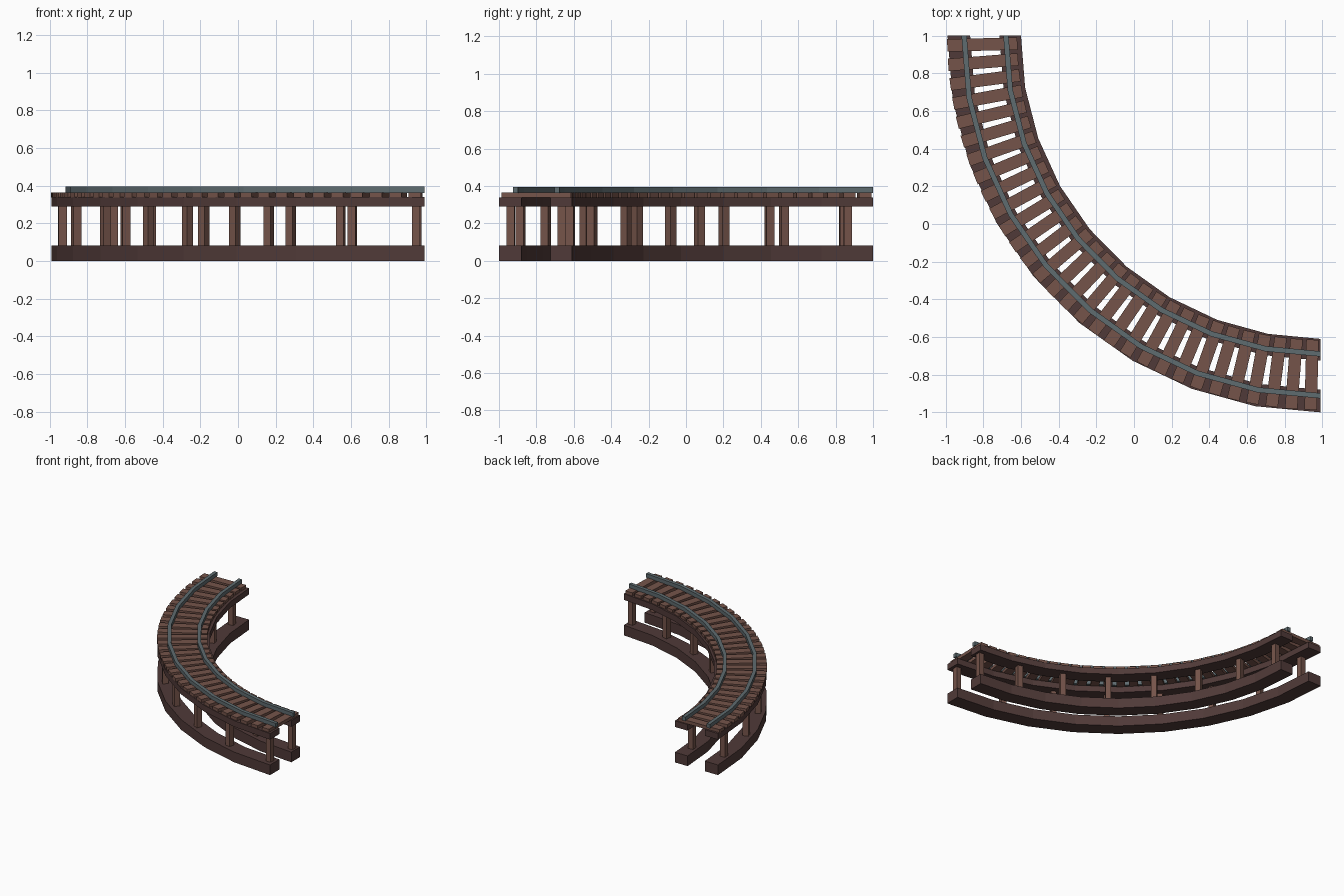
import bpy, bmesh, math
from math import sin, cos, radians

cube = bpy.data.objects.get("Cube")
if cube:
    bpy.data.objects.remove(cube, do_unlink=True)

CX, CY = 0.99, 1.0      # centre of the bend
SQUASH = 0.02           # the bend tightens slightly toward its far end


def material(name, rgb):
    lin = [((c / 255 + 0.055) / 1.055) ** 2.4 for c in rgb] + [1.0]
    m = bpy.data.materials.new(name)
    m.use_nodes = True
    m.diffuse_color = lin
    bsdf = m.node_tree.nodes["Principled BSDF"]
    bsdf.inputs["Base Color"].default_value = lin
    bsdf.inputs["Roughness"].default_value = 0.8
    return m


dark_wood = material("dark wood", (80, 58, 56))
light_wood = material("light wood", (117, 84, 74))
steel = material("steel grey", (95, 108, 112))


def finish(name, bm, mat):
    bmesh.ops.recalc_face_normals(bm, faces=bm.faces)
    mesh = bpy.data.meshes.new(name)
    bm.to_mesh(mesh)
    bm.free()
    mesh.materials.append(mat)
    obj = bpy.data.objects.new(name, mesh)
    bpy.context.collection.objects.link(obj)
    return obj


def on_bend(r, deg, z, squash=SQUASH):
    a = radians(deg)
    r -= squash * deg / 90
    return (CX - r * sin(a), CY - r * cos(a), z)


def arc_bar(name, r0, r1, z0, z1, mat, steps=9):
    """Rectangular section swept round the quarter bend."""
    bm = bmesh.new()
    rings = []
    for i in range(steps + 1):
        deg = 90 * i / steps
        section = ((r0, z0), (r1, z0), (r1, z1), (r0, z1))
        rings.append([bm.verts.new(on_bend(r, deg, z)) for r, z in section])
    for a, b in zip(rings, rings[1:]):
        for k in range(4):
            n = (k + 1) % 4
            bm.faces.new((a[k], a[n], b[n], b[k]))
    bm.faces.new(rings[0])
    bm.faces.new(rings[-1])
    finish(name, bm, mat)


def blocks(name, angles, r0, r1, width, z0, z1, mat, squash):
    """Straight blocks set radially at the given angles."""
    bm = bmesh.new()
    for deg in angles:
        a = radians(deg)
        tx, ty = -cos(a) * width / 2, sin(a) * width / 2
        levels = []
        for z in (z0, z1):
            corners = []
            for r, s in ((r0, -1), (r1, -1), (r1, 1), (r0, 1)):
                x, y, h = on_bend(r, deg, z, squash)
                corners.append(bm.verts.new((x + s * tx, y + s * ty, h)))
            levels.append(corners)
        low, high = levels
        bm.faces.new(low)
        bm.faces.new(high)
        for k in range(4):
            n = (k + 1) % 4
            bm.faces.new((low[k], low[n], high[n], high[k]))
    finish(name, bm, mat)


# Supports on each side: ground beam, posts, deck beam, and the rail above
post_angles = [1.3 + 12 * k for k in range(8)]
for side, r0, r1, post_r, rail_r in (("inner", 1.61, 1.725, 1.665, 1.69),
                                     ("outer", 1.88, 2.0, 1.938, 1.912)):
    arc_bar(side + "_ground_beam", r0, r1, 0, 0.083, dark_wood)
    arc_bar(side + "_deck_beam", r0, r1, 0.29, 0.34, dark_wood)
    blocks(side + "_posts", post_angles, post_r - 0.022, post_r + 0.022,
           0.042, 0.08, 0.293, light_wood, SQUASH / 2)
    arc_bar(side + "_rail", rail_r - 0.014, rail_r + 0.014, 0.362, 0.395, steel)

# Cross ties
blocks("cross_ties", [1.5 + 3 * k for k in range(30)], 1.615, 1.987,
       0.066, 0.338, 0.365, light_wood, 0.005)
